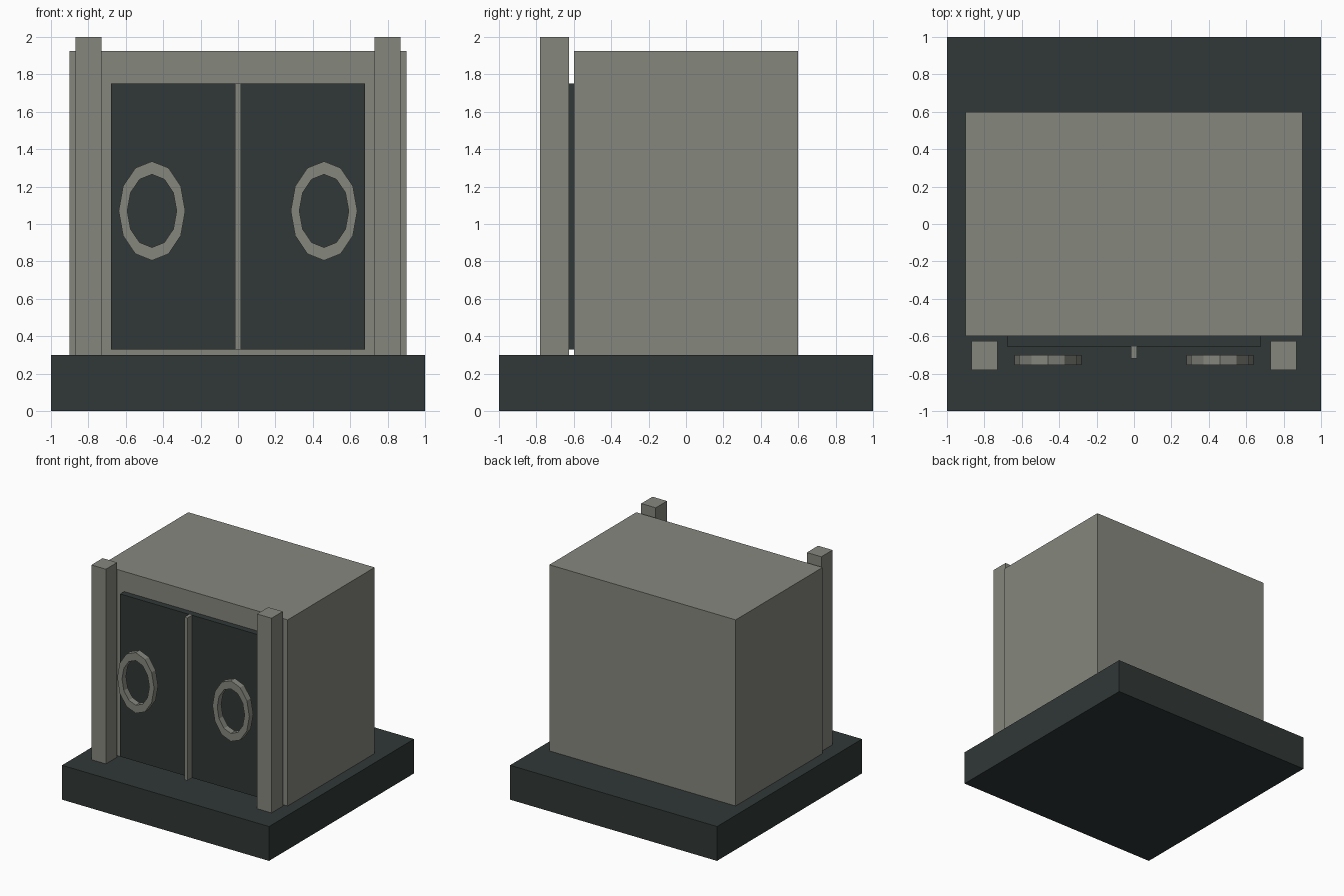
import bpy, bmesh, math

if "Cube" in bpy.data.objects:
    bpy.data.objects.remove(bpy.data.objects["Cube"])


def material(name, rgb):
    m = bpy.data.materials.new(name)
    m.diffuse_color = (*rgb, 1.0)
    m.use_nodes = True
    m.node_tree.nodes["Principled BSDF"].inputs["Base Color"].default_value = m.diffuse_color
    return m


GREY = material("stone_grey", (0.235, 0.242, 0.208))
DARK = material("dark_slate", (0.030, 0.040, 0.038))


def finish(bm, name, mat):
    bmesh.ops.recalc_face_normals(bm, faces=bm.faces)
    mesh = bpy.data.meshes.new(name)
    bm.to_mesh(mesh)
    bm.free()
    mesh.materials.append(mat)
    obj = bpy.data.objects.new(name, mesh)
    bpy.context.collection.objects.link(obj)
    return obj


def box(name, x, y, z, mat):
    """Box from (min, max) ranges on each axis."""
    bm = bmesh.new()
    bmesh.ops.create_cube(bm, size=1)
    for v in bm.verts:
        v.co = [r[0] if c < 0 else r[1] for c, r in zip(v.co, (x, y, z))]
    return finish(bm, name, mat)


def oval_ring(name, cx, cz, outer, inner, y, mat, sides=12):
    """Flat-sided oval ring with a rectangular section."""
    bm = bmesh.new()
    section = [(outer, y[0]), (outer, y[1]), (inner, y[1]), (inner, y[0])]
    loops = []
    for i in range(sides):
        a = 2 * math.pi * i / sides
        loops.append([bm.verts.new((cx + r[0] * math.cos(a), yy, cz + r[1] * math.sin(a)))
                      for r, yy in section])
    for i in range(sides):
        p, q = loops[i], loops[(i + 1) % sides]
        for k in range(4):
            n = (k + 1) % 4
            bm.faces.new((p[k], p[n], q[n], q[k]))
    return finish(bm, name, mat)


# Plinth and main block
box("base", (-1, 1), (-1, 1), (0, 0.3), DARK)
box("body", (-0.9, 0.9), (-0.6, 0.6), (0.3, 1.925), GREY)

# Door panel with central seam strip
box("door_panel", (-0.68, 0.68), (-0.655, -0.6), (0.33, 1.75), DARK)
box("door_seam", (-0.015, 0.015), (-0.72, -0.655), (0.33, 1.75), GREY)

# Posts and door rings on both sides
for side, s in (("left", -1), ("right", 1)):
    box(side + "_post", sorted((s * 0.73, s * 0.87)), (-0.78, -0.625), (0.3, 2.0), GREY)
    oval_ring(side + "_ring", s * 0.46, 1.07, (0.178, 0.265), (0.132, 0.195),
              (-0.755, -0.70), GREY)
